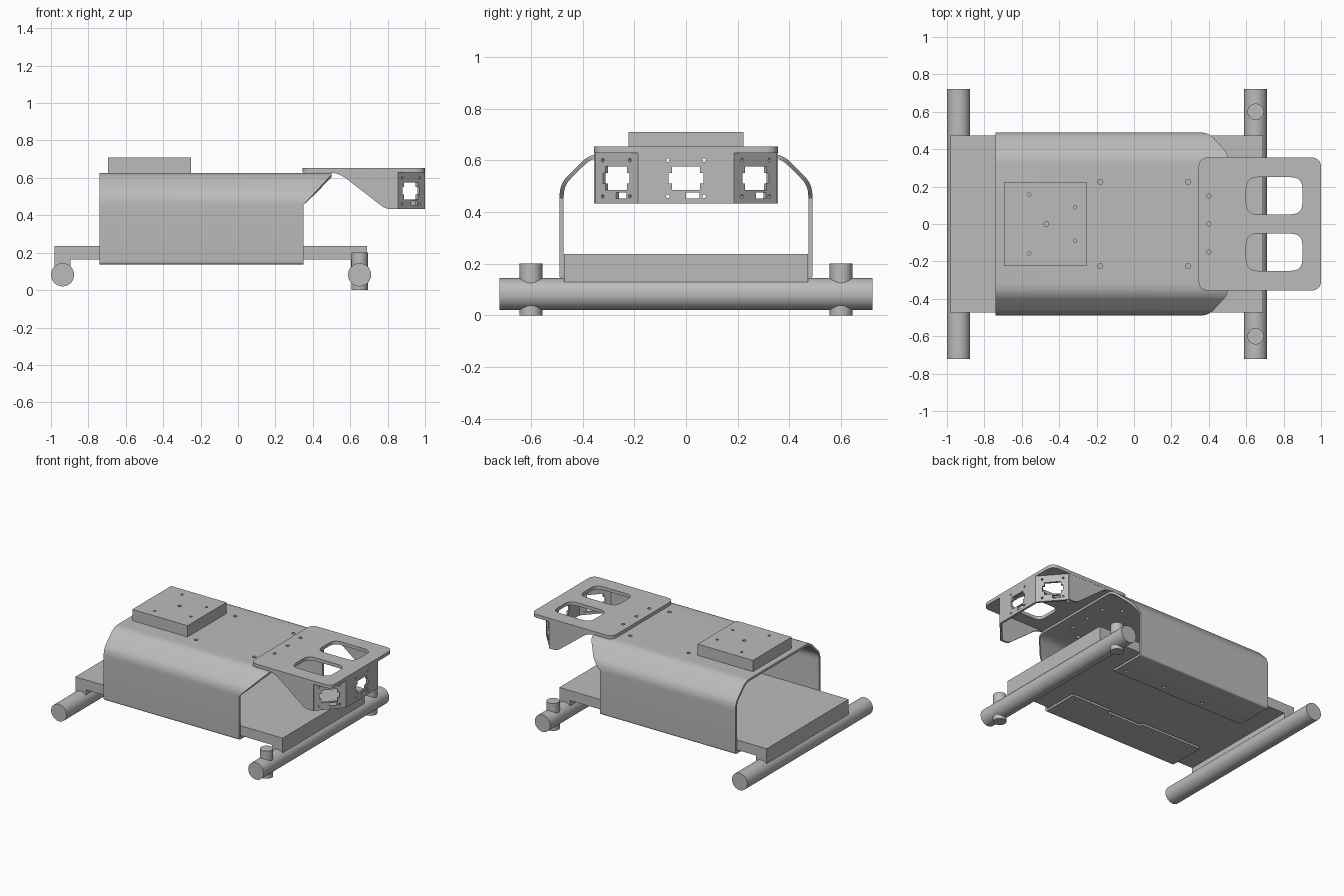
import bpy, bmesh, math
from mathutils import Vector, Matrix

if "Cube" in bpy.data.objects:
    bpy.data.objects.remove(bpy.data.objects["Cube"], do_unlink=True)

GREY = (0.5, 0.5, 0.5, 1)
metal = bpy.data.materials.new("plain grey")
metal.use_nodes = True
metal.diffuse_color = GREY
metal.node_tree.nodes["Principled BSDF"].inputs["Base Color"].default_value = GREY

X, Y, Z = Vector((1, 0, 0)), Vector((0, 1, 0)), Vector((0, 0, 1))


def frame(origin, a=X, b=Y):
    """Matrix whose local x, y run along a and b."""
    m = Matrix((a, b, a.cross(b))).transposed().to_4x4()
    m.translation = origin
    return m


def rounded(points, trims, closed=True, steps=6):
    """Path with its corners softened by the given trim lengths."""
    out, n = [], len(points)
    for i, (p, t) in enumerate(zip(points, trims)):
        p = Vector(p)
        if t == 0 or (not closed and i in (0, n - 1)):
            out.append(p)
            continue
        a = p + (Vector(points[i - 1]) - p).normalized() * t
        b = p + (Vector(points[(i + 1) % n]) - p).normalized() * t
        for k in range(steps + 1):
            s = k / steps
            out.append(a * (1 - s) ** 2 + p * 2 * s * (1 - s) + b * s * s)
    return out


def rect(x0, x1, y0, y1, r=0):
    return rounded([(x0, y0), (x1, y0), (x1, y1), (x0, y1)], [r] * 4)


def circle(x, y, r, n=16):
    return [(x + r * math.cos(k * math.tau / n), y + r * math.sin(k * math.tau / n)) for k in range(n)]


def prism(bm, outline, m, lo, hi):
    rings = [[bm.verts.new(m @ Vector((p[0], p[1], h))) for p in outline] for h in (lo, hi)]
    n = len(outline)
    bm.faces.new(rings[0][::-1])
    bm.faces.new(rings[1])
    for i in range(n):
        j = (i + 1) % n
        bm.faces.new((rings[0][i], rings[0][j], rings[1][j], rings[1][i]))


def finish(name, bm, fix=True):
    if fix:
        bmesh.ops.recalc_face_normals(bm, faces=bm.faces)
    me = bpy.data.meshes.new(name)
    bm.to_mesh(me)
    bm.free()
    me.materials.append(metal)
    ob = bpy.data.objects.new(name, me)
    bpy.context.collection.objects.link(ob)
    return ob


def bake(ob):
    bpy.context.view_layer.update()
    dg = bpy.context.evaluated_depsgraph_get()
    me = bpy.data.meshes.new_from_object(ob.evaluated_get(dg))
    ob.modifiers.clear()
    ob.data = me


def cut(ob, solids):
    """Subtract prisms given as (outline, matrix, lo, hi)."""
    bm = bmesh.new()
    for s in solids:
        prism(bm, *s)
    tool = finish("cutter", bm)
    tool.hide_render = True
    mod = ob.modifiers.new("cut", "BOOLEAN")
    mod.operation, mod.solver, mod.object = "DIFFERENCE", "EXACT", tool
    bake(ob)
    bpy.data.objects.remove(tool, do_unlink=True)


def smooth(ob):
    for p in ob.data.polygons:
        p.use_smooth = True
    ob.data.set_sharp_from_angle(angle=math.radians(30))


def solid(name, outline, m, lo, hi):
    bm = bmesh.new()
    prism(bm, outline, m, lo, hi)
    return finish(name, bm)


FLAT = frame((0, 0, 0))
SIDE = frame((0, 0, 0), X, Z)      # local depth runs along -y

# deck slab with a lip down to each cross tube
deck = [(-.98, .08), (-.895, .08), (-.895, .165), (.605, .165),
        (.605, .08), (.69, .08), (.69, .237), (-.98, .237)]
solid("deck", deck, SIDE, -.472, .472)

# cross tubes and foot posts
for name, x in (("rear_tube", -.938), ("front_tube", .65)):
    smooth(solid(name, circle(x, .082, .062, 40), SIDE, -.722, .722))
for name, y in (("left_post", .6), ("right_post", -.6)):
    smooth(solid(name, circle(.65, y, .044, 32), FLAT, 0, .2))

# bent sheet hood with inward bottom flanges and slanted front corners
half = [(.21, .137), (.489, .137), (.489, .455), (.489, .508), (.37, .627)]
trims = [0, .016, 0, .045, .05]
path = rounded(half + [(-y, z) for y, z in half[::-1]], trims + trims[::-1], closed=False)
bm = bmesh.new()
rows = []
for y, z in path:
    front = min(.5, max(.35, .35 + (z - .455) * .92))
    rows.append((bm.verts.new((-.74, y, z)), bm.verts.new((front, y, z))))
for (a, b), (c, d) in zip(rows, rows[1:]):
    bm.faces.new((a, c, d, b))
hood = finish("hood", bm, fix=False)
mod = hood.modifiers.new("thickness", "SOLIDIFY")
mod.thickness, mod.offset, mod.use_even_offset = .016, -1, True
bake(hood)
holes = [(circle(x, y, .013), FLAT, .55, .7) for x in (-.18, .29) for y in (-.225, .225)]
holes += [(circle(.4, y, .012), FLAT, .55, .7) for y in (-.15, 0, .15)]
holes += [(circle(.29 - .327 * i, y, .009), FLAT, .1, .16) for i in range(4) for y in (-.26, .26)]
holes.append((rect(-.25, .03, -.235, -.19), FLAT, .1, .16))
cut(hood, holes)
smooth(hood)

# box on the hood with shallow screw holes
box = solid("top_box", rect(-.695, -.25, -.223, .223), FLAT, .627, .709)
spots = [(-.47, 0, .013)] + [(x, s * y, .009) for x, y in ((-.56, .157), (-.315, .09)) for s in (-1, 1)]
cut(box, [(circle(*s), FLAT, .68, .75) for s in spots])

# sensor bracket: top plate with two windows
plate = solid("bracket_plate", rect(.345, 1, -.356, .356, .055), FLAT, .629, .653)
holes = [(rect(.6, .9, min(s * .052, s * .25), max(s * .052, s * .25), .06), FLAT, .5, .8) for s in (-1, 1)]
holes += [(circle(.4, y, .012), FLAT, .5, .8) for y in (-.15, 0, .15)]
cut(plate, holes)
smooth(plate)

# bracket side gussets
gusset = rounded([(.46, .632), (.545, .622), (.79, .433), (.855, .433), (.855, .632)], [0, .04, .03, 0, 0])
for name, y, lo in (("right_gusset", -.355, -.015), ("left_gusset", .355, 0)):
    solid(name, gusset, frame((0, y, 0), X, Z), lo, lo + .015)

# bracket front panels, each with a stepped opening, a slot and four screw holes
wall = [Vector(p) for p in ((.85, -.355, 0), (1, -.185, 0), (1, .185, 0), (.85, .355, 0))]
names = ("right_panel", "centre_panel", "left_panel")
opening = [(.055, -.045), (.055, -.02), (.068, -.02), (.068, .02), (.055, .02), (.055, .045)]
opening += [(-x, z) for x, z in opening[::-1]]
for name, p, q in zip(names, wall, wall[1:]):
    w = (q - p).length / 2
    m = frame((p + q) / 2 + Z * .53, (q - p).normalized(), Z)
    panel = solid(name, rect(-w, w, -.097, .102), m, -.015, 0)
    shapes = [opening, rect(0, .053, -.077, -.054)]
    shapes += [circle(x, z, .007) for x in (-.07, .07) for z in (-.07, .07)]
    cut(panel, [(s, m, -.04, .03) for s in shapes])
